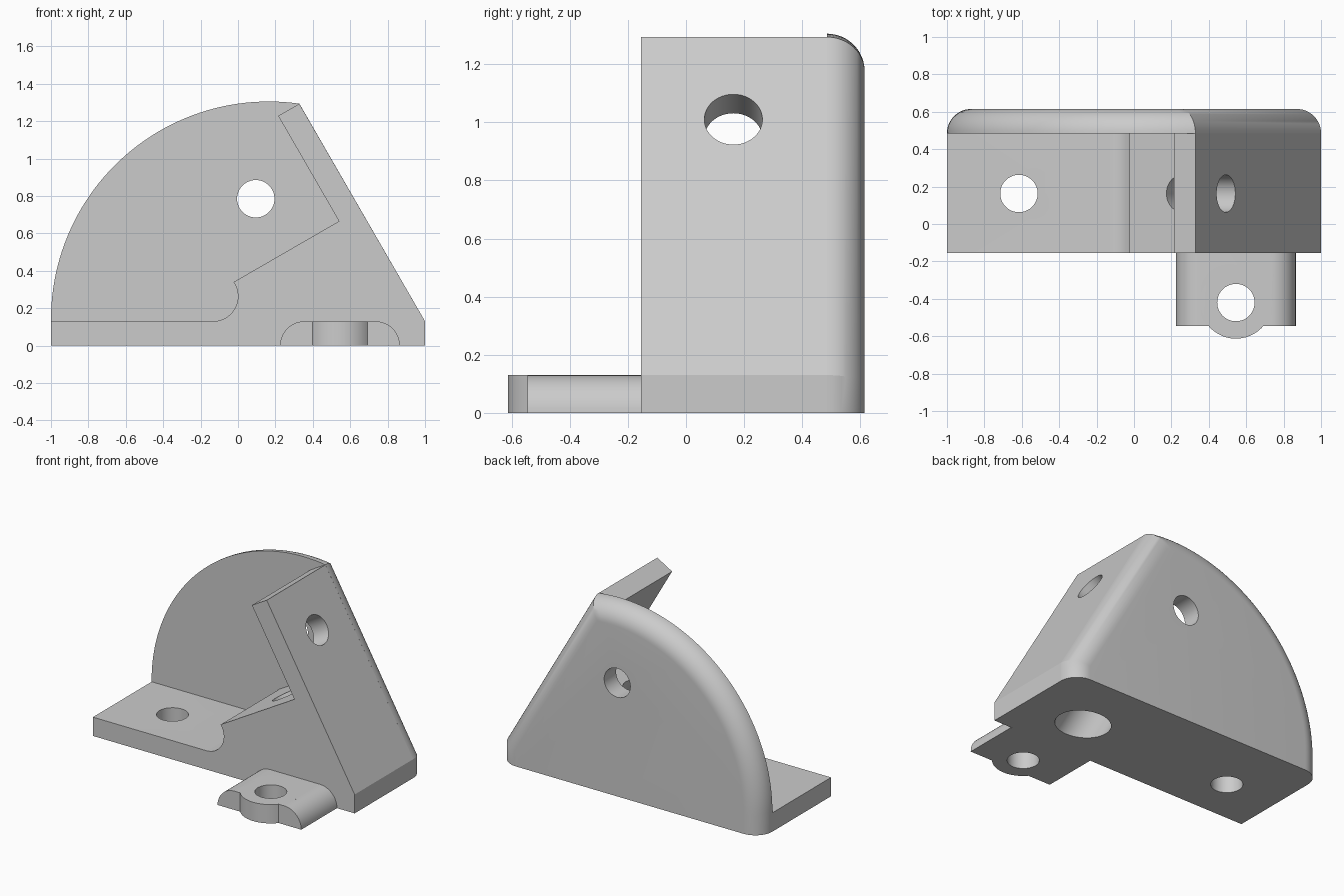
import bpy, bmesh
from math import pi, sin, cos, sqrt, atan2, radians
from mathutils import Vector

cube = bpy.data.objects.get("Cube")
if cube:
    bpy.data.objects.remove(cube)

T = 0.13            # wall thickness, also the fillet radius
HOLE = 0.1          # screw hole radius
FRONT, INNER = -0.155, 0.485
MID = 0.163         # y of the screw holes in the bracket
TILT = radians(30)
NORMAL = Vector((cos(TILT), 0, sin(TILT)))    # out of the slanted wall
ALONG = Vector((-sin(TILT), 0, cos(TILT)))    # up the slanted wall

grey = bpy.data.materials.new("light grey")
grey.use_nodes = True
colour = (0.6, 0.6, 0.6, 1)
grey.diffuse_color = colour
grey.node_tree.nodes["Principled BSDF"].inputs["Base Color"].default_value = colour


def arc(cx, cz, r, a0, a1, n):
    """Points on an arc in the x-z plane, angles in radians."""
    return [(cx + r * cos(a0 + (a1 - a0) * i / n),
             cz + r * sin(a0 + (a1 - a0) * i / n)) for i in range(n + 1)]


def loft(name, sections):
    """Solid through (y, x-z outline) sections with equal point counts."""
    bm = bmesh.new()
    rings = [[bm.verts.new((x, y, z)) for x, z in pts] for y, pts in sections]
    bm.faces.new(rings[0])
    bm.faces.new(rings[-1])
    for a, b in zip(rings, rings[1:]):
        for i in range(len(a)):
            j = (i + 1) % len(a)
            bm.faces.new((a[i], a[j], b[j], b[i]))
    bmesh.ops.recalc_face_normals(bm, faces=bm.faces)
    mesh = bpy.data.meshes.new(name)
    bm.to_mesh(mesh)
    bm.free()
    obj = bpy.data.objects.new(name, mesh)
    bpy.context.collection.objects.link(obj)
    mesh.materials.append(grey)
    return obj


def cylinder(centre, axis, r, length):
    bpy.ops.mesh.primitive_cylinder_add(
        vertices=48, radius=r, depth=length, location=centre,
        rotation=Vector(axis).to_track_quat('Z', 'Y').to_euler())
    obj = bpy.context.object
    obj.data.materials.append(grey)
    return obj


def combine(obj, tool, operation='DIFFERENCE'):
    """Apply a boolean and discard the tool."""
    mod = obj.modifiers.new("bool", 'BOOLEAN')
    mod.operation, mod.object, mod.solver = operation, tool, 'EXACT'
    bpy.context.view_layer.objects.active = obj
    bpy.ops.object.modifier_apply(modifier=mod.name)
    bpy.data.objects.remove(tool)


def plate_outline(d):
    """Back plate outline moved inward by d, with the bottom edge kept."""
    c, r = Vector((0.165, 0, 0.14)), 1.165 - d
    reach = NORMAL.dot(Vector((1, 0, T))) - d
    h = reach - NORMAL.dot(c)
    top = NORMAL * h + ALONG * sqrt(r * r - h * h)
    corner = (reach - NORMAL.x * (1 - d)) / NORMAL.z
    return ([(-1 + d, 0), (1 - d, 0), (1 - d, corner)]
            + arc(c.x, c.z, r, atan2(top.z, top.x), pi, 48))


# Back plate with a full-thickness rounded rear edge
steps = 12
back_plate = loft("back_plate", [
    (INNER + T * sin(a), plate_outline(T * (1 - cos(a))))
    for a in (pi / 2 * i / steps for i in range(steps + 1))])
combine(back_plate, cylinder((0.095, 0.55, 0.785), (0, 1, 0), HOLE, 0.4))

# Bracket: base, wedge and slanted wall in one profile
outline = ([(-1, 0), (1, 0), (1, T), (0.328, 1.293), (0.215, 1.228), (0.54, 0.665)]
           + arc(-0.133, 0.263, 0.133, radians(35), -pi / 2, 16) + [(-1, T)])
bracket = loft("bracket", [(FRONT, outline), (INNER, outline)])
combine(bracket, cylinder((-0.615, MID, 0), (0, 0, 1), HOLE, 0.6))
combine(bracket, cylinder((0.492, MID, 1.01), NORMAL, HOLE, 0.6))

# Wedge screw hole with a wide, deep counterbore from below
seat = Vector((0.26, MID, 0.503))
combine(bracket, cylinder(seat, ALONG, HOLE, 0.5))
combine(bracket, cylinder(seat - ALONG * (T + 0.4), ALONG, 0.16, 0.8))

# Front tab with rounded sides and a round boss
tab_outline = arc(0.735, 0, T, 0, pi / 2, 12) + arc(0.355, 0, T, pi / 2, pi, 12)
tab = loft("front_tab", [(-0.545, tab_outline), (FRONT, tab_outline)])
combine(tab, cylinder((0.545, -0.42, T / 2), (0, 0, 1), 0.193, T), 'UNION')
combine(tab, cylinder((0.545, -0.42, T / 2), (0, 0, 1), HOLE, 0.5))

# Smooth curved surfaces, sharp edges kept
bpy.ops.object.select_all(action='DESELECT')
for part in (back_plate, bracket, tab):
    part.select_set(True)
bpy.context.view_layer.objects.active = bracket
bpy.ops.object.shade_smooth_by_angle(angle=radians(25))
